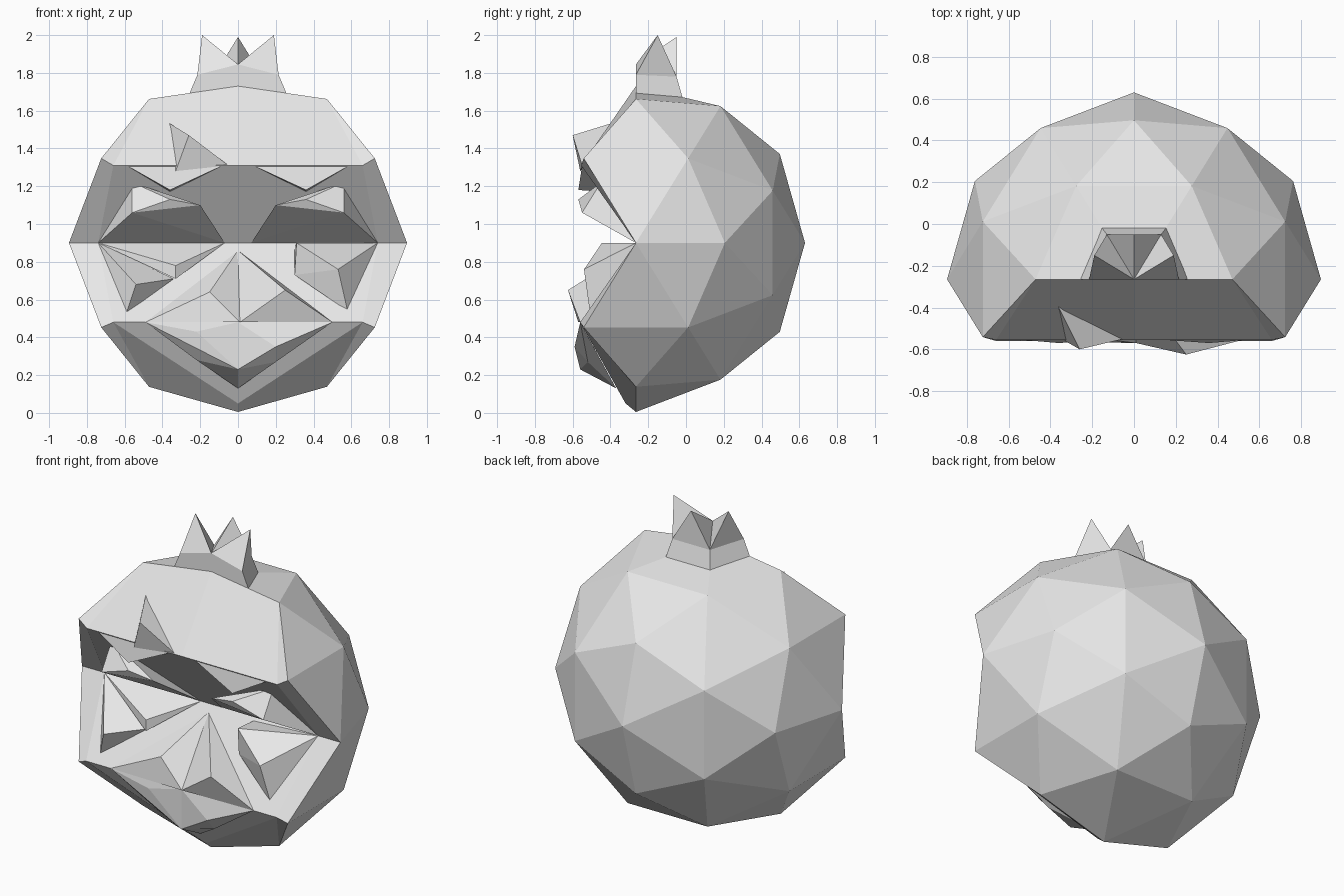
import bpy
import bmesh
from itertools import product
from mathutils import Vector

if "Cube" in bpy.data.objects:
    bpy.data.objects.remove(bpy.data.objects["Cube"], do_unlink=True)

husk = bpy.data.materials.new("pale grey")
husk.use_nodes = True
husk.diffuse_color = (0.8, 0.8, 0.8, 1)
husk.node_tree.nodes["Principled BSDF"].inputs["Base Color"].default_value = husk.diffuse_color


def finish(name, bm):
    """Turn a bmesh into a flat shaded object."""
    bmesh.ops.recalc_face_normals(bm, faces=bm.faces)
    mesh = bpy.data.meshes.new(name)
    bm.to_mesh(mesh)
    bm.free()
    mesh.materials.append(husk)
    obj = bpy.data.objects.new(name, mesh)
    bpy.context.collection.objects.link(obj)


def hull(bm, points):
    """Wrap a faceted convex skin around the points."""
    verts = [bm.verts.new(p) for p in points]
    result = bmesh.ops.convex_hull(bm, input=verts)
    spare = {v for v in result["geom_interior"] if isinstance(v, bmesh.types.BMVert)}
    bmesh.ops.delete(bm, geom=list(spare), context="VERTS")


def flip(p):
    return (-p[0], p[1], p[2])


def seed(name, *points, mirrored=False):
    bm = bmesh.new()
    hull(bm, [flip(p) for p in points] if mirrored else points)
    finish(name, bm)


# Faceted round shell: a twice-divided icosahedron
radius = 0.895
centre = Vector((0, -0.265, 0.9))
directions = set()
for a, b, c in ((0.526, 0, 0.851), (1, 0, 0), (0.309, 0.5, 0.809)):
    for sx, sy, sz in product((1, -1), repeat=3):
        x, y, z = a * sx, b * sy, c * sz
        directions |= {(x, y, z), (z, x, y), (y, z, x)}
shell = bmesh.new()
hull(shell, [centre + radius * Vector(d) for d in sorted(directions)])

# Open the front, keeping the four rim corners, and flatten the top
cut = [v for v in shell.verts
       if v.co.y < centre.y - 0.01 and not (abs(v.co.x) > 0.7 and abs(v.co.z - centre.z) > 0.3)]
bmesh.ops.delete(shell, geom=cut, context="VERTS")
shell.verts.ensure_lookup_table()
max(shell.verts, key=lambda v: v.co.z).co.z = 1.73

# Rim and folded front, right-hand half with its mirror
top, crest, upper = (0, -0.265, 1.73), (0.471, -0.265, 1.662), (0.724, -0.541, 1.347)
side, lower, foot = (0.895, -0.265, 0.9), (0.724, -0.541, 0.453), (0.471, -0.265, 0.138)
base = (0, -0.265, 0.005)
in_upper, in_side, in_lower = (0.66, -0.555, 1.31), (0.74, -0.265, 0.9), (0.66, -0.56, 0.48)
brow, fold, lip, in_base = (0, -0.555, 1.31), (0, -0.265, 0.9), (0, -0.56, 0.48), (0, -0.32, 0.05)
front = (
    (top, crest, in_upper, brow), (crest, upper, in_upper),
    (upper, side, in_side, in_upper), (side, lower, in_lower, in_side),
    (lower, foot, in_lower), (foot, base, in_base, in_lower),
    (brow, in_upper, in_side, fold), (fold, in_side, in_lower, lip), (lip, in_lower, in_base),
)
for face in front:
    shell.faces.new([shell.verts.new(p) for p in face])
    shell.faces.new([shell.verts.new(flip(p)) for p in face])
bmesh.ops.remove_doubles(shell, verts=shell.verts, dist=0.015)
finish("fruit_shell", shell)

# Half crown: flared collar and three spikes around a funnel
crown = bmesh.new()
collar = [(0.27, -0.265, 1.66), (0.16, -0.01, 1.64), (-0.16, -0.01, 1.64), (-0.27, -0.265, 1.66)]
ring = [(0.215, -0.265, 1.79), (0.13, -0.05, 1.78), (-0.13, -0.05, 1.78), (-0.215, -0.265, 1.79)]
tips = [(0.19, -0.15, 2), (0, -0.05, 1.99), (-0.19, -0.15, 2)]
funnel = (0, -0.265, 1.845)
crown_faces = [(collar[0], ring[0], funnel, ring[3], collar[3])]
for i, tip in enumerate(tips):
    crown_faces += [(collar[i], collar[i + 1], ring[i + 1], ring[i]),
                    (ring[i], ring[i + 1], tip),
                    (ring[i], tip, funnel), (ring[i + 1], tip, funnel)]
for face in crown_faces:
    crown.faces.new([crown.verts.new(p) for p in face])
bmesh.ops.remove_doubles(crown, verts=crown.verts, dist=0.001)
finish("crown", crown)

# Upper seeds, the same in both eye-like hollows
for word, mirrored in (("left", False), ("right", True)):
    seed(word + "_hanging_seed", (0.08, -0.55, 1.31), (0.59, -0.55, 1.31),
         (0.36, -0.57, 1.18), (0.36, -0.43, 1.17), mirrored=mirrored)
    seed(word + "_hollow_seed", (0.07, -0.265, 0.9), (0.74, -0.265, 0.9), (0.36, -0.57, 1.13),
         (0.56, -0.55, 1.06), (0.2, -0.55, 1.1), (0.56, -0.45, 1.22), mirrored=mirrored)

# Spikes on the brow
seed("right_brow_spike", (-0.39, -0.34, 1.55), (-0.05, -0.55, 1.31),
     (-0.33, -0.56, 1.28), (-0.26, -0.6, 1.47))
seed("left_brow_spike", (0.385, -0.33, 1.55), (0.355, -0.55, 1.31),
     (0.59, -0.55, 1.31), (0.44, -0.5, 1.35))

# Cheek seeds below the fold
seed("left_cheek_seed", (0.74, -0.265, 0.9), (0.31, -0.445, 0.9), (0.3, -0.42, 0.73),
     (0.53, -0.54, 0.76), (0.58, -0.51, 0.54), (0.3, -0.265, 0.88))
seed("right_cheek_seed", (-0.74, -0.265, 0.9), (-0.59, -0.52, 0.53),
     (-0.34, -0.41, 0.71), (-0.54, -0.56, 0.68))
seed("right_fold_seed", (-0.74, -0.265, 0.9), (-0.07, -0.265, 0.9),
     (-0.33, -0.44, 0.78), (-0.33, -0.44, 0.71))

# Middle seeds
seed("right_middle_seed", (0, -0.29, 0.86), (-0.49, -0.56, 0.48),
     (0.01, -0.57, 0.48), (-0.15, -0.55, 0.64))
seed("left_middle_seed", (0, -0.29, 0.86), (0.5, -0.56, 0.48),
     (0.01, -0.57, 0.48), (0.25, -0.625, 0.65))

# Chin seeds under the lip
seed("right_chin_seed", (-0.49, -0.56, 0.48), (0, -0.56, 0.48), (-0.22, -0.57, 0.43),
     (-0.22, -0.5, 0.28), (0, -0.56, 0.23), (0, -0.37, 0.13))
seed("left_chin_seed", (0, -0.56, 0.48), (0.5, -0.56, 0.48), (0.2, -0.59, 0.35),
     (0.2, -0.52, 0.27), (0, -0.56, 0.23), (0, -0.37, 0.13))
